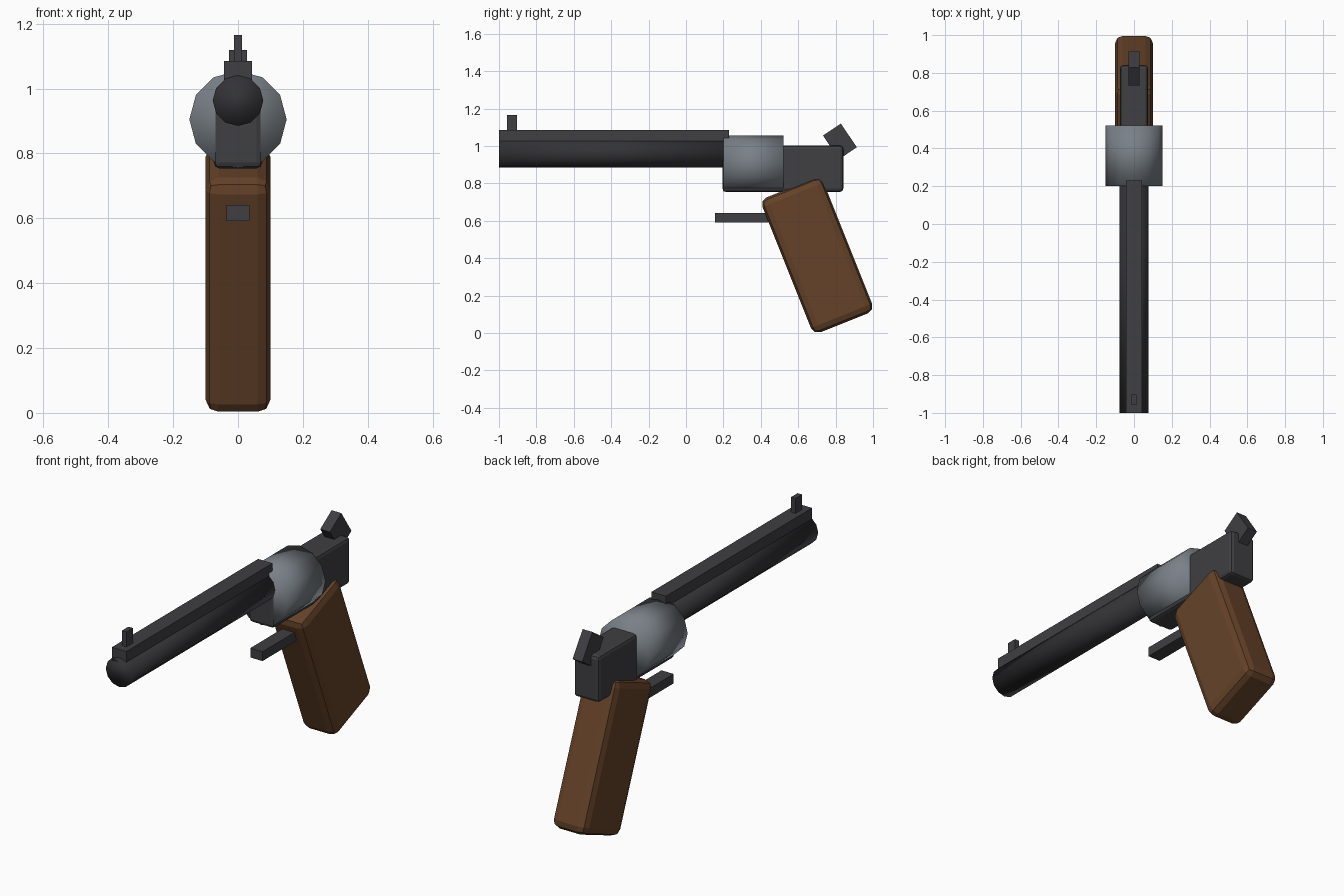
import bpy
from math import radians

if "Cube" in bpy.data.objects:
    bpy.data.objects.remove(bpy.data.objects["Cube"])


def material(name, rgb):
    m = bpy.data.materials.new(name)
    m.diffuse_color = (*rgb, 1)
    m.use_nodes = True
    m.node_tree.nodes["Principled BSDF"].inputs["Base Color"].default_value = m.diffuse_color
    return m


black = material("black_metal", (0.033, 0.033, 0.037))
blued = material("blued_metal", (0.05, 0.05, 0.056))
steel = material("steel", (0.19, 0.215, 0.24))
wood = material("wood", (0.13, 0.055, 0.022))


def box(name, centre, size, mat, tilt=0, bevel=0, segments=2):
    bpy.ops.mesh.primitive_cube_add(size=1, location=centre, rotation=(radians(tilt), 0, 0))
    o = bpy.context.object
    o.name = name
    o.scale = size
    bpy.ops.object.transform_apply(location=False, rotation=False, scale=True)
    o.data.materials.append(mat)
    if bevel:
        b = o.modifiers.new("bevel", 'BEVEL')
        b.width, b.segments = bevel, segments
    return o


def tube(name, radius, y0, y1, z, mat):
    bpy.ops.mesh.primitive_cylinder_add(vertices=12, radius=radius, depth=y1 - y0,
                                        location=(0, (y0 + y1) / 2, z),
                                        rotation=(radians(90), 0, 0))
    o = bpy.context.object
    o.name = name
    o.data.materials.append(mat)
    bpy.ops.object.shade_smooth()  # soft shading runs over the caps too
    return o


# Barrel with top rib and front sight
tube("barrel", 0.078, -1.0, 0.23, 0.963, black)
box("top_rib", (0, -0.385, 1.05), (0.085, 1.23, 0.07), blued)
box("front_sight", (0, -0.93, 1.12), (0.026, 0.055, 0.09), blued)

# Drum and frame
tube("drum", 0.15, 0.2, 0.522, 0.905, steel)
box("frame", (0, 0.518, 0.878), (0.15, 0.646, 0.248), blued, bevel=0.018)

# Hammer, trigger and raked grip
box("hammer", (0, 0.823, 1.024), (0.057, 0.115, 0.153), blued, tilt=34)
box("trigger", (0, 0.33, 0.616), (0.072, 0.35, 0.05), blued)
box("grip", (0, 0.702, 0.415), (0.2, 0.352, 0.777), wood, tilt=21.8, bevel=0.04)
